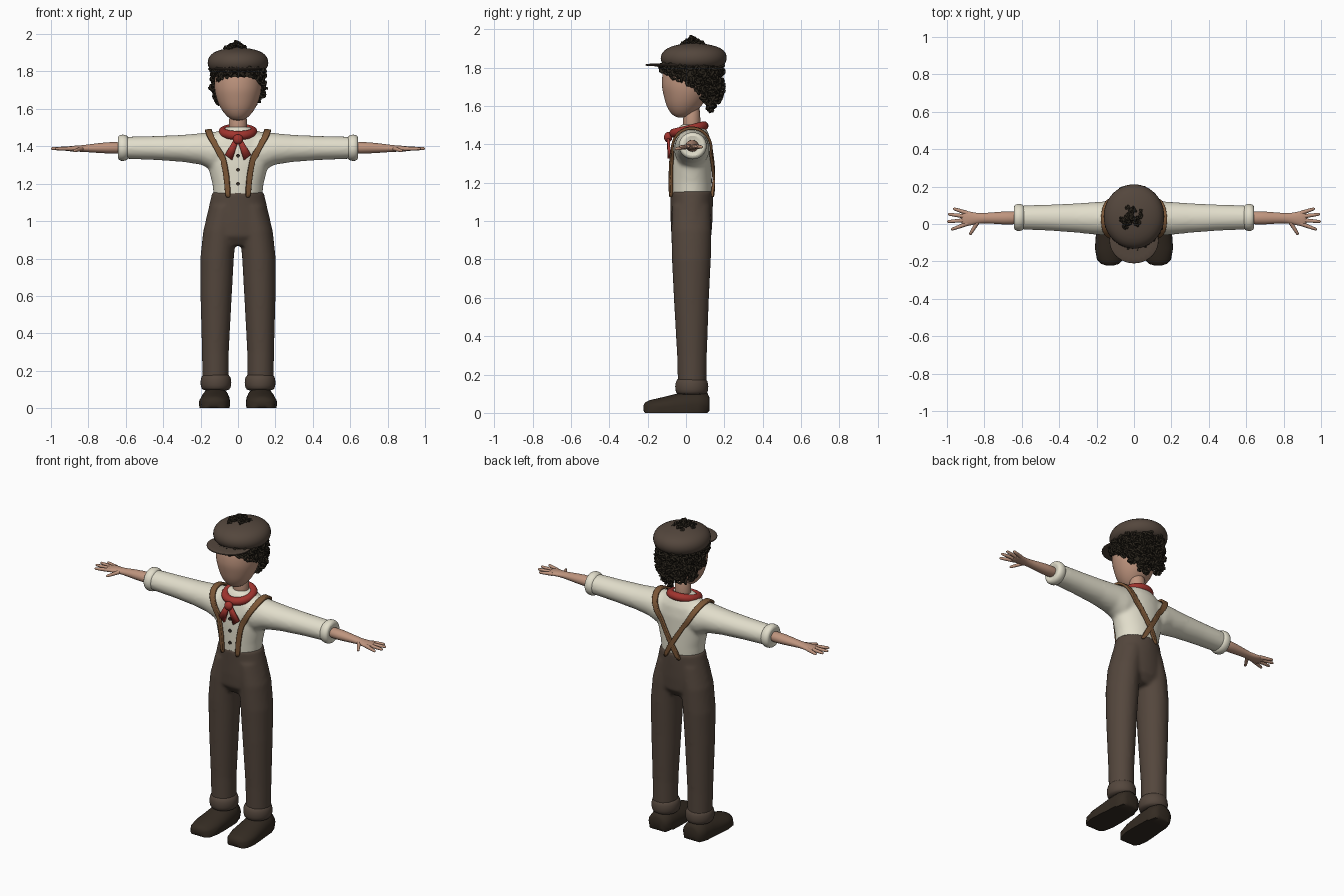
import bpy, bmesh, math, random
from mathutils import Vector

random.seed(4)
cube = bpy.data.objects.get("Cube")
if cube:
    bpy.data.objects.remove(cube)


def material(name, rgb):
    m = bpy.data.materials.new(name)
    m.use_nodes = True
    m.diffuse_color = (*rgb, 1)
    bsdf = m.node_tree.nodes["Principled BSDF"]
    bsdf.inputs["Base Color"].default_value = (*rgb, 1)
    bsdf.inputs["Roughness"].default_value = 0.8
    return m


SKIN = material("skin", (0.52, 0.30, 0.21))
HAIR = material("dark hair", (0.022, 0.017, 0.011))
WOOL = material("brown wool", (0.088, 0.062, 0.046))
LINEN = material("cream linen", (0.76, 0.73, 0.60))
RED = material("red cloth", (0.36, 0.035, 0.028))
STRAP = material("tan leather", (0.20, 0.095, 0.038))
SHOE = material("dark leather", (0.034, 0.024, 0.016))


def loft(bm, axis, rings, n=24):
    """Skin ellipses; each ring is (position on axis, centre a, centre b, radius a, radius b)."""
    order = {"x": (2, 0, 1), "y": (0, 2, 1), "z": (0, 1, 2)}[axis]
    rows = []
    for t, ca, cb, ra, rb in rings:
        row = []
        for i in range(n):
            a = math.tau * i / n
            p = (ca + ra * math.cos(a), cb + rb * math.sin(a), t)
            row.append(bm.verts.new([p[k] for k in order]))
        rows.append(row)
    for lo, hi in zip(rows, rows[1:]):
        for i in range(n):
            bm.faces.new((lo[i], lo[(i + 1) % n], hi[(i + 1) % n], hi[i]))
    bm.faces.new(rows[0])
    bm.faces.new(rows[-1])


def make(name, bm, mat, mirror=False, subsurf=0, remesh=0):
    bmesh.ops.recalc_face_normals(bm, faces=bm.faces[:])
    me = bpy.data.meshes.new(name)
    bm.to_mesh(me)
    bm.free()
    ob = bpy.data.objects.new(name, me)
    bpy.context.collection.objects.link(ob)
    me.materials.append(mat)
    bpy.ops.object.select_all(action="DESELECT")
    ob.select_set(True)
    bpy.context.view_layer.objects.active = ob
    bpy.ops.object.shade_smooth_by_angle(angle=math.radians(60))
    if mirror:
        ob.modifiers.new("mirror", "MIRROR").use_mirror_merge = False
    if subsurf:
        s = ob.modifiers.new("subsurf", "SUBSURF")
        s.levels = s.render_levels = subsurf
    if remesh:
        r = ob.modifiers.new("blend", "REMESH")
        r.mode, r.voxel_size, r.use_smooth_shade = "VOXEL", remesh, True
        s = ob.modifiers.new("smooth", "SMOOTH")
        s.factor, s.iterations = 0.5, 8
    return ob


def lofted(name, mat, axis, rings, mirror=False):
    bm = bmesh.new()
    loft(bm, axis, rings)
    return make(name, bm, mat, mirror, subsurf=1)


# Trousers: two legs blended into the hips
bm = bmesh.new()
loft(bm, "z", [(0.11, 0.12, 0.032, 0.07, 0.074), (0.3, 0.121, 0.031, 0.072, 0.078),
               (0.6, 0.117, 0.028, 0.084, 0.092), (0.8, 0.112, 0.028, 0.09, 0.102),
               (0.95, 0.098, 0.028, 0.088, 0.105), (1.08, 0.07, 0.028, 0.08, 0.1)])
loft(bm, "z", [(0.87, 0, 0.028, 0.14, 0.07), (0.92, 0, 0.028, 0.186, 0.104),
               (1.0, 0, 0.029, 0.174, 0.109), (1.08, 0, 0.03, 0.155, 0.11),
               (1.158, 0, 0.03, 0.137, 0.111)], 40)
make("trousers", bm, WOOL, True, remesh=0.01)
lofted("trouser_cuffs", WOOL, "z", [
    (0.092, 0.118, 0.03, 0.066, 0.07), (0.105, 0.118, 0.03, 0.08, 0.085),
    (0.14, 0.118, 0.03, 0.085, 0.089), (0.17, 0.118, 0.03, 0.078, 0.082),
    (0.185, 0.119, 0.03, 0.064, 0.068)], True)

# Shoes with flat soles
bm = bmesh.new()
loft(bm, "y", [(0.122, 0.12, 0.045, 0.035, 0.035), (0.112, 0.12, 0.045, 0.062, 0.058),
               (0.06, 0.12, 0.045, 0.074, 0.07), (0.0, 0.121, 0.04, 0.077, 0.072),
               (-0.06, 0.123, 0.035, 0.081, 0.062), (-0.13, 0.126, 0.03, 0.083, 0.05),
               (-0.19, 0.128, 0.026, 0.07, 0.04), (-0.213, 0.128, 0.025, 0.048, 0.03),
               (-0.222, 0.128, 0.025, 0.02, 0.014)])
for v in bm.verts:
    if v.co.z < 0.028 and abs(v.co.y + 0.05) < 0.165:
        v.co.z = 0
make("shoes", bm, SHOE, True)

# Shirt: torso and sleeves blended together
bm = bmesh.new()
loft(bm, "z", [(1.09, 0, 0.028, 0.125, 0.104), (1.2, 0, 0.028, 0.137, 0.107),
               (1.3, 0, 0.028, 0.162, 0.106), (1.38, 0, 0.03, 0.17, 0.103),
               (1.44, 0, 0.032, 0.155, 0.092), (1.48, 0, 0.032, 0.11, 0.075),
               (1.505, 0, 0.032, 0.06, 0.055)], 40)
loft(bm, "x", [(0.02, 0.03, 1.38, 0.09, 0.1), (0.14, 0.03, 1.375, 0.092, 0.102),
               (0.2, 0.03, 1.386, 0.088, 0.084), (0.3, 0.032, 1.389, 0.079, 0.072),
               (0.45, 0.034, 1.391, 0.07, 0.064), (0.61, 0.035, 1.392, 0.064, 0.059)])
shirt = make("shirt", bm, LINEN, True, remesh=0.01)
lofted("sleeve_cuffs", LINEN, "x", [
    (0.582, 0.035, 1.392, 0.056, 0.052), (0.592, 0.035, 1.392, 0.069, 0.066),
    (0.615, 0.035, 1.392, 0.075, 0.073), (0.636, 0.035, 1.392, 0.07, 0.068),
    (0.645, 0.035, 1.392, 0.055, 0.053), (0.635, 0.035, 1.392, 0.035, 0.035)], True)

# Forearms, palms and fingers
lofted("forearms", SKIN, "x", [
    (0.6, 0.033, 1.392, 0.037, 0.034), (0.7, 0.032, 1.392, 0.036, 0.031),
    (0.8, 0.032, 1.389, 0.026, 0.021), (0.84, 0.03, 1.388, 0.028, 0.017),
    (0.88, 0.029, 1.387, 0.039, 0.016), (0.91, 0.029, 1.387, 0.042, 0.013),
    (0.925, 0.029, 1.387, 0.03, 0.007)], True)
fingers = {"little_fingers": ((0.89, 0.058), (0.967, 0.083), 1.386),
           "ring_fingers": ((0.9, 0.04), (0.995, 0.053), 1.388),
           "middle_fingers": ((0.9, 0.02), (1.0, 0.013), 1.388),
           "index_fingers": ((0.89, 0.002), (0.978, -0.03), 1.387),
           "thumbs": ((0.835, 0.012), (0.878, -0.058), 1.375)}
for name, (base, tip, z) in fingers.items():
    a, b = Vector((*base, 1.387)), Vector((*tip, z))
    bm = bmesh.new()
    loft(bm, "z", [(0, 0, 0, 0.012, 0.012), (0.6, 0, 0, 0.0095, 0.0095),
                   (0.93, 0, 0, 0.0075, 0.0075), (1, 0, 0, 0.003, 0.003)], 10)
    for v in bm.verts:
        v.co.z *= (b - a).length
    turn = Vector((0, 0, 1)).rotation_difference(b - a)
    for v in bm.verts:
        v.co = turn @ v.co + a
    make(name, bm, SKIN, True)

# Neck and head; the scalp takes the hair colour above the hairline
lofted("neck", SKIN, "z", [(1.44, 0, 0.03, 0.054, 0.05), (1.52, 0, 0.03, 0.047, 0.044),
                           (1.62, 0, 0.03, 0.048, 0.046)])


def hairline(y):
    return 1.705 - 0.55 * y - 4.5 * max(0, y) ** 2


head_profile = [(1.538, -0.02, 0.022), (1.55, -0.02, 0.05), (1.58, -0.014, 0.078), (1.61, -0.008, 0.097),
                (1.64, -0.003, 0.11), (1.67, 0, 0.12), (1.7, 0, 0.126), (1.73, 0.002, 0.128),
                (1.77, 0.005, 0.128), (1.81, 0.01, 0.12), (1.86, 0.015, 0.09), (1.88, 0.015, 0.04)]
head = lofted("head", SKIN, "z", [(z, 0, y, r, r * 1.01) for z, y, r in head_profile])
head.data.materials.append(HAIR)
for f in head.data.polygons:
    if f.center.z > hairline(f.center.y) + 0.02:
        f.material_index = 1

# Flat cap with a thin peak
lofted("cap", WOOL, "z", [
    (1.80, 0, 0.04, 0.125, 0.135), (1.806, 0, 0.04, 0.148, 0.155), (1.83, 0, 0.04, 0.164, 0.173),
    (1.86, 0, 0.04, 0.165, 0.176), (1.89, 0, 0.042, 0.15, 0.16), (1.911, 0, 0.042, 0.115, 0.122),
    (1.924, 0, 0.04, 0.06, 0.06), (1.928, 0, 0.04, 0.015, 0.015)])
lofted("cap_peak", WOOL, "z", [
    (1.806, 0, -0.09, 0.125, 0.115), (1.81, 0, -0.09, 0.133, 0.122),
    (1.817, 0, -0.09, 0.133, 0.122), (1.821, 0, -0.09, 0.125, 0.115)])


# Curls: short random coils of round tube
def curls(name, centres, coil, tube):
    cu = bpy.data.curves.new(name, "CURVE")
    cu.dimensions, cu.bevel_depth, cu.bevel_resolution, cu.use_fill_caps = "3D", tube, 1, True
    for c in centres:
        axis = Vector([random.uniform(-1, 1) for _ in range(3)]).normalized()
        side = axis.orthogonal().normalized()
        up = axis.cross(side)
        start, n = random.uniform(0, math.tau), 9
        sp = cu.splines.new("POLY")
        sp.points.add(n - 1)
        for i, p in enumerate(sp.points):
            a = start + i * 0.95
            q = c + coil * (side * math.cos(a) + up * math.sin(a)) + axis * coil * (i / n - 0.5) * 2.4
            p.co = (*q, 1)
    cu.materials.append(HAIR)
    ob = bpy.data.objects.new(name, cu)
    bpy.context.collection.objects.link(ob)


centres = []
while len(centres) < 330:
    a, z = random.uniform(0, math.tau), random.uniform(1.575, 1.815)
    s = min(1, 0.62 + (z - 1.57) * 3.4) * random.uniform(0.86, 1.02)
    p = Vector((0.138 * s * math.cos(a), 0.032 + 0.163 * s * math.sin(a), z))
    if z > hairline(p.y) + 0.012:
        centres.append(p)
curls("curly_hair", centres, 0.012, 0.007)
tuft = []
for i in range(34):
    a, r = random.uniform(0, math.tau), random.uniform(0, 0.065)
    tuft.append(Vector((-0.012 + r * math.cos(a), 0.03 + r * math.sin(a), 1.955 - r * 0.55)))
curls("top_tuft", tuft, 0.008, 0.006)

# Neckerchief: rolled collar, knot and two tails
bpy.ops.mesh.primitive_torus_add(major_radius=0.08, minor_radius=0.024, major_segments=40,
                                 minor_segments=14, location=(0, 0.015, 1.477), rotation=(0.24, 0, 0))
scarf = bpy.context.object
scarf.name = "neckerchief"
scarf.data.materials.append(RED)
bpy.ops.object.shade_smooth()
bpy.ops.mesh.primitive_uv_sphere_add(segments=20, ring_count=12, radius=0.027, location=(0, -0.093, 1.437))
knot = bpy.context.object
knot.name = "neckerchief_knot"
knot.scale = (1, 0.8, 1)
knot.data.materials.append(RED)
bpy.ops.object.shade_smooth()
bm = bmesh.new()
bm.faces.new([bm.verts.new((x, y, z)) for x, y, z in
              [(-0.004, -0.1, 1.435), (0.02, -0.1, 1.44), (0.07, -0.094, 1.355), (0.032, -0.096, 1.325)]])
tails = make("neckerchief_tails", bm, RED, True)
tails.modifiers.new("thickness", "SOLIDIFY").thickness = 0.014

# Braces: straps wrapped over the shoulders, crossing at the back
path = [(0.06, -0.1, 1.125), (0.065, -0.1, 1.21), (0.076, -0.1, 1.3), (0.108, -0.1, 1.39),
        (0.145, -0.07, 1.455), (0.16, -0.01, 1.49), (0.16, 0.06, 1.49), (0.142, 0.12, 1.45),
        (0.1, 0.15, 1.37), (0.045, 0.16, 1.285), (-0.005, 0.16, 1.21), (-0.055, 0.16, 1.125)]
bm = bmesh.new()
rows = [[bm.verts.new((x + d, y, z)) for d in (-0.017, 0, 0.017)] for x, y, z in path]
for lo, hi in zip(rows, rows[1:]):
    for i in range(2):
        bm.faces.new((lo[i], lo[i + 1], hi[i + 1], hi[i]))
braces = make("braces", bm, STRAP, True, subsurf=2)
wrap = braces.modifiers.new("wrap", "SHRINKWRAP")
wrap.target, wrap.wrap_mode, wrap.offset = shirt, "OUTSIDE_SURFACE", 0.011
thick = braces.modifiers.new("thickness", "SOLIDIFY")
thick.thickness, thick.offset = 0.014, 0

# Shirt buttons
for i, z in enumerate((1.2, 1.275, 1.35)):
    bpy.ops.mesh.primitive_cylinder_add(vertices=16, radius=0.01, depth=0.02,
                                        location=(0, -0.074, z), rotation=(math.pi / 2, 0, 0))
    button = bpy.context.object
    button.name = f"button_{i + 1}"
    button.data.materials.append(SHOE)
